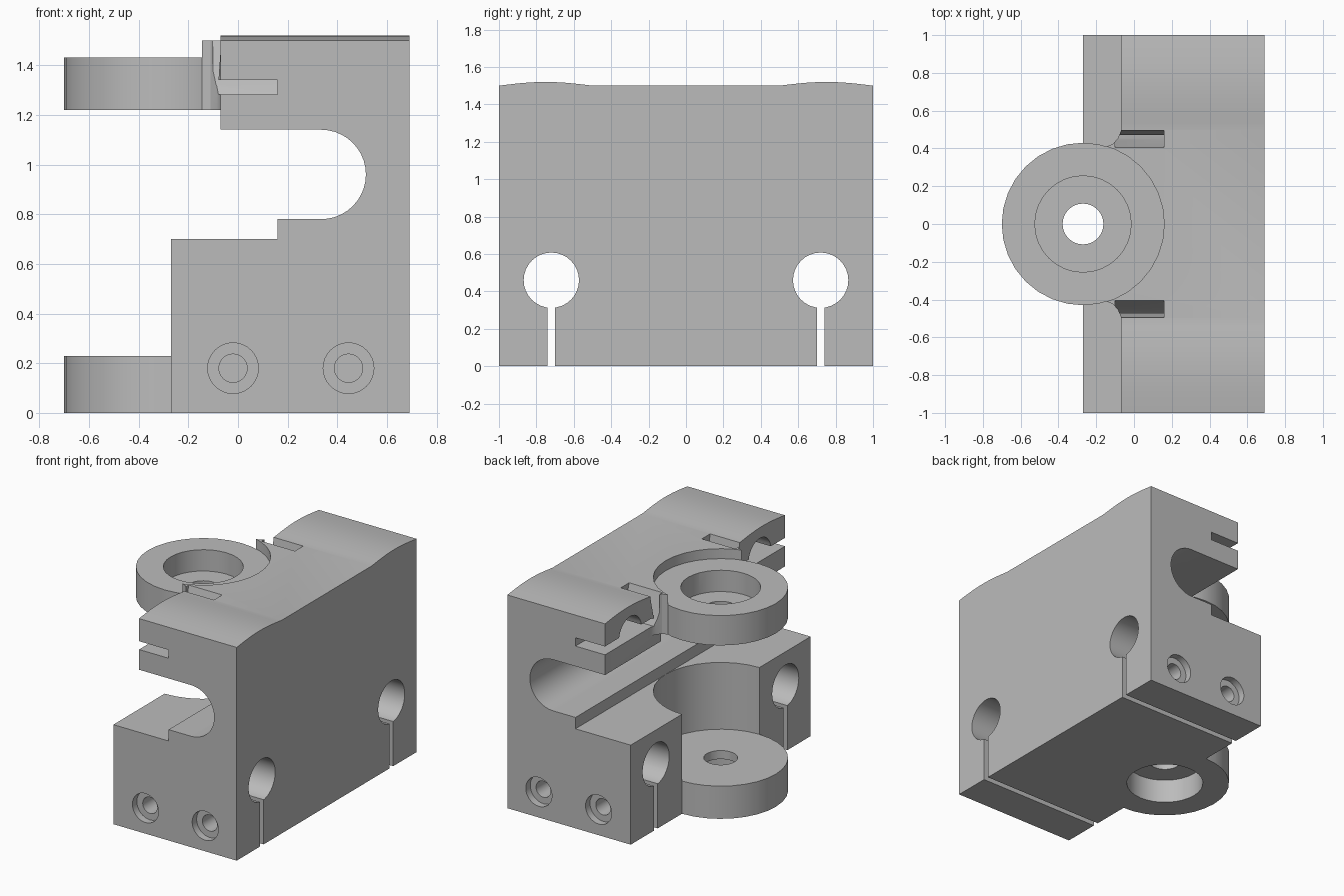
import bpy, bmesh, math

if "Cube" in bpy.data.objects:
    bpy.data.objects.remove(bpy.data.objects["Cube"])

grey = bpy.data.materials.new("plain_grey")
grey.diffuse_color = (0.5, 0.5, 0.5, 1)
grey.use_nodes = True
grey.node_tree.nodes["Principled BSDF"].inputs["Base Color"].default_value = grey.diffuse_color


def arc(cx, cy, r, a0, a1, n):
    return [(cx + r * math.cos(math.radians(a0 + (a1 - a0) * i / n)),
             cy + r * math.sin(math.radians(a0 + (a1 - a0) * i / n))) for i in range(n + 1)]


def circle(cx, cy, r, n=32):
    return arc(cx, cy, r, 0, 360, n)[:-1]


def prism(name, pts, axis, lo, hi):
    """Closed solid: a flat outline swept along one axis."""
    place = {"x": lambda u, v, w: (w, u, v),
             "y": lambda u, v, w: (u, w, v),
             "z": lambda u, v, w: (u, v, w)}[axis]
    bm = bmesh.new()
    a = [bm.verts.new(place(u, v, lo)) for u, v in pts]
    b = [bm.verts.new(place(u, v, hi)) for u, v in pts]
    bm.faces.new(a)
    bm.faces.new(b[::-1])
    for i in range(len(a)):
        bm.faces.new((a[i - 1], b[i - 1], b[i], a[i]))
    bmesh.ops.recalc_face_normals(bm, faces=bm.faces[:])
    if bm.calc_volume(signed=True) < 0:
        bmesh.ops.reverse_faces(bm, faces=bm.faces[:])
    me = bpy.data.meshes.new(name)
    bm.to_mesh(me)
    bm.free()
    me.materials.append(grey)
    ob = bpy.data.objects.new(name, me)
    bpy.context.collection.objects.link(ob)
    return ob


def volume(me):
    bm = bmesh.new()
    bm.from_mesh(me)
    v = bm.calc_volume(signed=True)
    bm.free()
    return v


def combine(target, tool, op="DIFFERENCE"):
    """Apply a boolean, keeping the result only when its volume is sensible."""
    before = volume(target.data)
    mod = target.modifiers.new("bool", "BOOLEAN")
    mod.operation, mod.object = op, tool
    result = None
    for solver in ("EXACT", "MANIFOLD"):
        mod.solver = solver
        bpy.context.view_layer.update()
        dg = bpy.context.evaluated_depsgraph_get()
        me = bpy.data.meshes.new_from_object(target.evaluated_get(dg))
        ratio = volume(me) / before
        if (0.6 < ratio < 1.0) if op == "DIFFERENCE" else (1.0 < ratio < 1.5):
            result = me
            break
    target.modifiers.clear()
    if result:
        target.data = result
    bpy.data.objects.remove(tool)


def cut(target, pts, axis, lo, hi):
    combine(target, prism("cutter", pts, axis, lo, hi))


CX = -0.27   # axis of the round mounts
R = 0.43

# Main block with the rounded side channel
profile = [(CX, 0), (0.69, 0), (0.69, 1.6), (-0.07, 1.6), (-0.07, 1.14)]
profile += arc(0.335, 0.96, 0.18, 90, -90, 20)
profile += [(0.16, 0.78), (0.16, 0.70), (CX, 0.70)]
block = prism("carriage_block", profile, "y", -1, 1)

# Flared cheeks that meet the upper mount
cheek = [(0.1, 0.49), (-0.07, 0.49), (-0.085, 0.455), (-0.11, 0.425), (-0.148, 0.408)]
cheek += [(x, -y) for x, y in reversed(cheek)]
combine(block, prism("cheek", cheek, "z", 1.22, 1.55), "UNION")

# Crowned top: two shallow humps
hump = [(0.5 + 0.5 * i / 12, 1.5 + 0.02 * math.sin(math.pi * i / 12)) for i in range(13)]
crown = [(-1.1, 1.5)] + [(-y, z) for y, z in reversed(hump)] + hump + [(1.1, 1.5), (1.1, 1.8), (-1.1, 1.8)]
cut(block, crown, "x", -0.5, 0.9)

# Round clearances between and above the mounts
cut(block, circle(CX, 0, R), "z", 0.23, 1.22)
cut(block, circle(CX, 0, R), "z", 1.43, 1.8)

for s in (-1, 1):
    # Rod bore with clamping slit
    cut(block, circle(s * 0.72, 0.46, 0.148), "x", -0.5, 0.9)
    cut(block, [(s * 0.72 - 0.02, -0.1), (s * 0.72 + 0.02, -0.1),
                (s * 0.72 + 0.02, 0.4), (s * 0.72 - 0.02, 0.4)], "x", -0.5, 0.9)
    # Upper split with arched seat and angled relief
    split = [(1.1, 1.282), (1.1, 1.34)] + arc(0.72, 1.32, 0.125, 10, 170, 16)
    split += [(0.47, 1.34), (0.497, 1.505), (0.497, 1.7), (0.403, 1.7), (0.403, 1.505),
              (0.45, 1.325), (0.47, 1.282)]
    cut(block, [(s * y, z) for y, z in split], "x", -0.1, 0.16)
    # Counterbored screw holes
    for x in (-0.02, 0.445):
        a, b = sorted((s * 0.95, s * 1.1))
        cut(block, circle(x, 0.18, 0.102), "y", a, b)
        a, b = sorted((s * 0.5, s * 1.05))
        cut(block, circle(x, 0.18, 0.057, 24), "y", a, b)

# Lower and upper round mounts with counterbores
for lo, hi in ((0, 0.23), (1.22, 1.43)):
    combine(block, prism("mount", circle(CX, 0, R), "z", lo, hi), "UNION")
cut(block, circle(CX, 0, 0.255), "z", -0.1, 0.17)
cut(block, circle(CX, 0, 0.255), "z", 1.28, 1.6)
cut(block, circle(CX, 0, 0.108), "z", -0.2, 1.7)

bpy.ops.object.select_all(action="DESELECT")
block.select_set(True)
bpy.context.view_layer.objects.active = block
bpy.ops.object.shade_smooth_by_angle(angle=math.radians(25))
